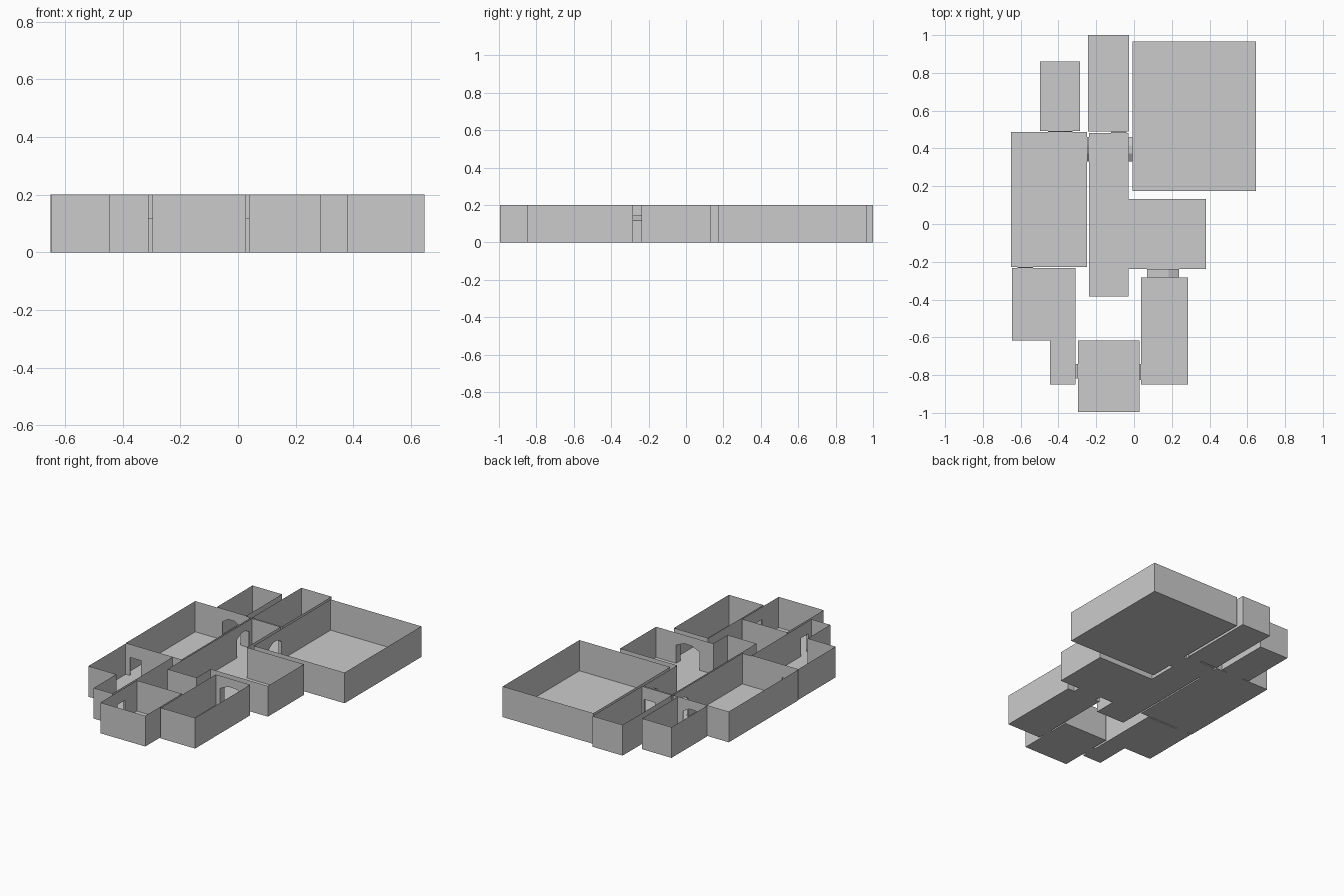
import bpy
import bmesh
from mathutils import Vector

cube = bpy.data.objects.get("Cube")
if cube:
    bpy.data.objects.remove(cube, do_unlink=True)

HEIGHT = 0.2
SPRING = 0.118   # top of a plain door, start of an arch
CROWN = 0.144    # flat top of an arch

plaster = bpy.data.materials.new("light_grey_plaster")
plaster.use_nodes = True
grey = (0.6, 0.6, 0.6, 1.0)
plaster.diffuse_color = grey
plaster.node_tree.nodes["Principled BSDF"].inputs["Base Color"].default_value = grey


def rect(x0, x1, y0, y1):
    return [(x0, y0), (x1, y0), (x1, y1), (x0, y1)]


# Footprints, counter-clockwise
rooms = {
    "west_hall": rect(-0.65, -0.248, -0.227, 0.488),
    "north_west_room": rect(-0.498, -0.285, 0.493, 0.86),
    "north_room": rect(-0.243, -0.026, 0.491, 1.0),
    "great_hall": rect(-0.008, 0.646, 0.175, 0.965),
    "central_hall": [(-0.238, -0.385), (-0.03, -0.385), (-0.03, -0.238), (0.382, -0.238),
                     (0.382, 0.133), (-0.03, 0.133), (-0.03, 0.482), (-0.238, 0.482)],
    "south_west_room": [(-0.445, -0.85), (-0.31, -0.85), (-0.31, -0.234),
                        (-0.646, -0.234), (-0.646, -0.618), (-0.445, -0.618)],
    "south_room": rect(-0.296, 0.028, -0.995, -0.618),
    "south_east_room": rect(0.038, 0.286, -0.85, -0.283),
}

# name: passage axis, passage start and end, opening start and end, arched
doors = {
    "west_arch": (0, -0.248, -0.238, 0.33, 0.46, True),
    "east_arch": (0, -0.03, -0.008, 0.33, 0.46, True),
    "south_arch": (1, -0.283, -0.238, 0.07, 0.238, True),
    "north_west_arch": (1, 0.488, 0.493, -0.455, -0.325, True),
    "north_door": (1, 0.482, 0.491, -0.122, -0.04, False),
    "south_west_door": (1, -0.234, -0.227, -0.616, -0.535, False),
    "south_room_west_door": (0, -0.31, -0.296, -0.818, -0.742, False),
    "south_room_east_door": (0, 0.028, 0.038, -0.825, -0.742, False),
}


def opening(lo, hi, arched):
    """Door outline as (distance along wall, height)."""
    pts = [(lo, 0), (lo, SPRING)]
    if arched:
        third = (hi - lo) / 3
        pts += [(lo + third, CROWN), (hi - third, CROWN)]
    return pts + [(hi, SPRING), (hi, 0)]


def finish(name, bm):
    mesh = bpy.data.meshes.new(name)
    bm.to_mesh(mesh)
    bm.free()
    mesh.materials.append(plaster)
    obj = bpy.data.objects.new(name, mesh)
    bpy.context.collection.objects.link(obj)


def wall_outline(p, q):
    """Closed outline of one wall, running around each door in it."""
    along = 0 if abs(q[0] - p[0]) > abs(q[1] - p[1]) else 1
    sign = 1 if q[along] > p[along] else -1
    cuts = []
    for axis, a, b, lo, hi, arched in doors.values():
        on_wall = min(abs(p[axis] - a), abs(p[axis] - b)) < 0.002
        low, high = sorted((p[along], q[along]))
        if axis != along and on_wall and low < lo and hi < high:
            cuts.append(opening(lo, hi, arched)[::sign])
    cuts.sort(key=lambda c: c[0][0] * sign)
    flat = [(p[along], 0)] + [pt for c in cuts for pt in c]
    flat += [(q[along], 0), (q[along], HEIGHT), (p[along], HEIGHT)]
    result = []
    for t, z in flat:
        v = Vector((p[0], p[1], z))
        v[along] = t
        result.append(v)
    return result


# Open-topped rooms: floor and thin walls facing inwards
for name, plan in rooms.items():
    bm = bmesh.new()
    bm.faces.new([bm.verts.new((x, y, 0)) for x, y in plan])
    for p, q in zip(plan, plan[1:] + plan[:1]):
        bm.faces.new([bm.verts.new(v) for v in reversed(wall_outline(p, q))])
    bmesh.ops.remove_doubles(bm, verts=bm.verts, dist=0.0001)
    finish(name, bm)

# Short passages joining the door openings
for name, (axis, a, b, lo, hi, arched) in doors.items():
    bm = bmesh.new()
    rings = []
    for depth in (a, b):
        ring = []
        for t, z in opening(lo, hi, arched):
            ring.append(bm.verts.new((depth, t, z) if axis == 0 else (t, depth, z)))
        rings.append(ring)
    near, far = rings
    for i in range(len(near)):
        j = (i + 1) % len(near)
        quad = [near[i], near[j], far[j], far[i]]
        bm.faces.new(quad if axis == 1 else quad[::-1])
    # Make the threshold face up, like the room floors
    bm.normal_update()
    threshold = [f for f in bm.faces if f.calc_center_median().z < 0.001][0]
    if threshold.normal.z < 0:
        bmesh.ops.reverse_faces(bm, faces=bm.faces[:])
    finish(name + "_passage", bm)
